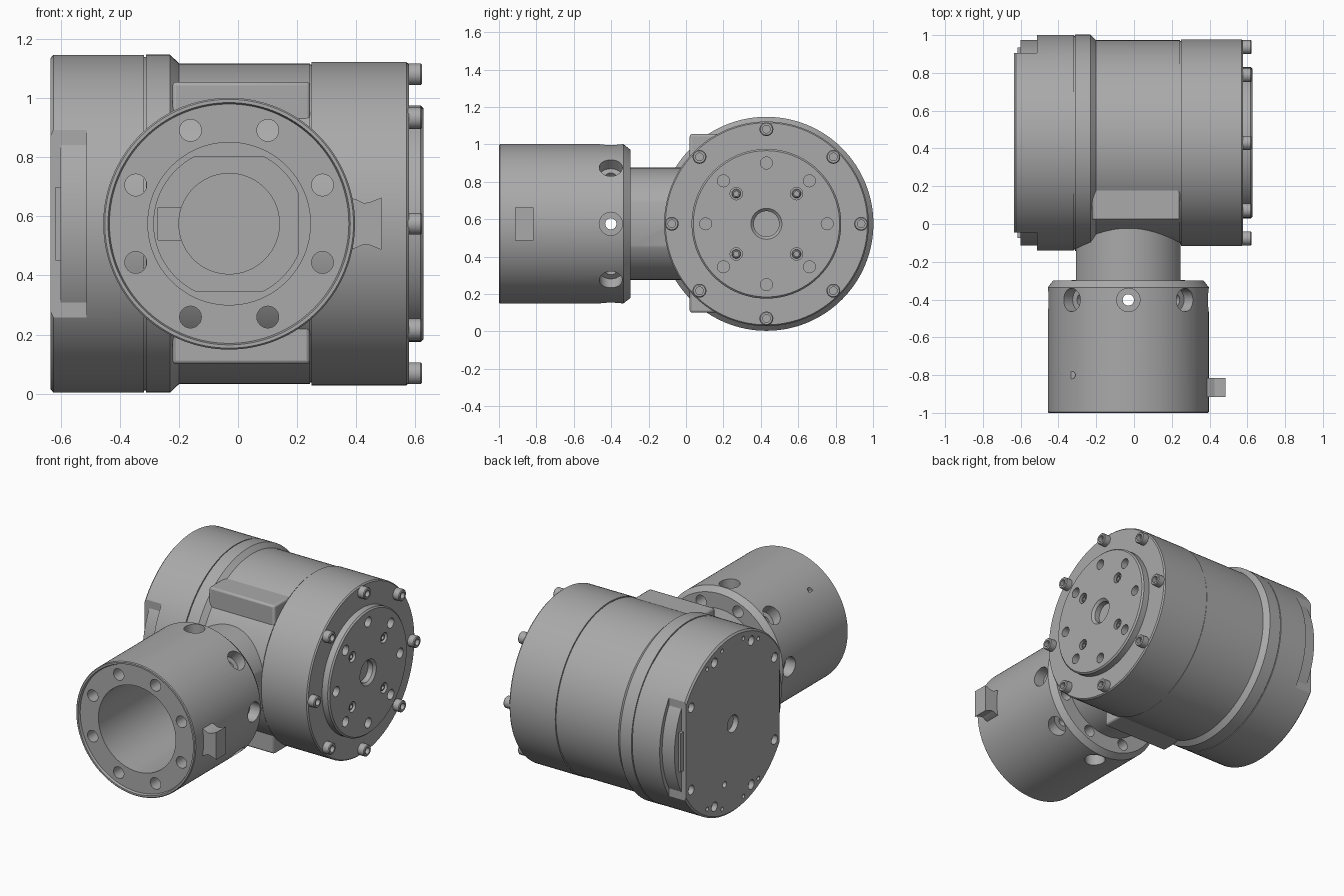
import bpy, bmesh, math
from mathutils import Matrix, Vector

if "Cube" in bpy.data.objects:
    bpy.data.objects.remove(bpy.data.objects["Cube"], do_unlink=True)

grey = bpy.data.materials.new("machined grey")
grey.use_nodes = True
COLOUR = (0.4, 0.4, 0.4, 1)
grey.diffuse_color = COLOUR
grey.node_tree.nodes["Principled BSDF"].inputs["Base Color"].default_value = COLOUR

MID = 0.575                      # height of both axes
BARREL = Vector((0, 0.43, MID))  # barrel axis runs along x
WRIST = Vector((-0.03, 0, MID))  # wrist axis runs towards the front
ALONG_X = Matrix.Translation(BARREL) @ Matrix.Rotation(math.pi / 2, 4, 'Y')
ALONG_Y = Matrix.Translation(WRIST) @ Matrix.Rotation(math.pi / 2, 4, 'X')


def finish(name, bm):
    bmesh.ops.recalc_face_normals(bm, faces=bm.faces)
    mesh = bpy.data.meshes.new(name)
    bm.to_mesh(mesh)
    bm.free()
    mesh.materials.append(grey)
    obj = bpy.data.objects.new(name, mesh)
    bpy.context.collection.objects.link(obj)
    return obj


def lathe(name, profile, matrix, steps=24):
    """Turn (distance along axis, radius) points around the local z axis."""
    bm = bmesh.new()
    verts = [bm.verts.new((r, 0, t)) for t, r in profile]
    edges = [bm.edges.new(pair) for pair in zip(verts, verts[1:])]
    bmesh.ops.spin(bm, geom=verts + edges, cent=(0, 0, 0), axis=(0, 0, 1),
                   angle=2 * math.pi, steps=steps)
    bmesh.ops.remove_doubles(bm, verts=bm.verts, dist=0.0005)
    bm.transform(matrix)
    return finish(name, bm)


def rod(name, start, end, radius, matrix, steps=24):
    return lathe(name, [(start, 0), (start, radius), (end, radius), (end, 0)], matrix, steps)


def box(name, low, high):
    low, high = Vector(low), Vector(high)
    bm = bmesh.new()
    bmesh.ops.create_cube(bm, size=1)
    bm.transform(Matrix.Translation((low + high) / 2) @ Matrix.Diagonal((high - low).to_4d()))
    return finish(name, bm)


def select(objects):
    bpy.ops.object.select_all(action='DESELECT')
    for obj in objects:
        obj.select_set(True)
    bpy.context.view_layer.objects.active = objects[0]


def cut(target, cutters):
    """Subtract a set of separate cutters, then discard them."""
    select(cutters)
    if len(cutters) > 1:
        bpy.ops.object.join()
    cutter = cutters[0]
    cutter.hide_render = True
    mod = target.modifiers.new("cut", 'BOOLEAN')
    mod.operation = 'DIFFERENCE'
    mod.solver = 'EXACT'
    mod.object = cutter
    select([target])
    bpy.ops.object.modifier_apply(modifier=mod.name)
    bpy.data.objects.remove(cutter, do_unlink=True)


def around(matrix, radius, degrees):
    """Frame moved off the axis by a radius at an angle."""
    a = math.radians(degrees)
    return matrix @ Matrix.Translation((radius * math.cos(a), radius * math.sin(a), 0))


EIGHTHS = range(0, 360, 45)

# Barrel body with collar, groove, chamfer and seam
barrel = lathe("barrel", [
    (-0.635, 0), (-0.635, 0.56), (-0.625, 0.571), (-0.318, 0.571), (-0.318, 0.564),
    (-0.312, 0.564), (-0.312, 0.572), (-0.23, 0.572), (-0.2, 0.543), (0.243, 0.543),
    (0.243, 0.538), (0.248, 0.538), (0.248, 0.547), (0.57, 0.547), (0.578, 0.54),
    (0.578, 0)], ALONG_X, 128)
cutters = [box("front_flat", (-0.8, -0.5, 0), (-0.513, -0.045, 1.2)),
           box("rear_flat", (-0.8, 0.905, 0), (-0.513, 1.4, 1.2)),
           rod("axle_hole", -0.7, -0.56, 0.055, ALONG_X),
           rod("index_hole", -0.7, -0.6, 0.02, around(ALONG_X, 0.37, 13))]
for side in (0, 180):
    for angle in (-58, -22, 22, 58):
        cutters.append(rod("cap_hole", -0.7, -0.58, 0.03, around(ALONG_X, 0.5, side + angle)))
    for angle in (-30, -12, 12, 30):
        cutters.append(rod("pin_hole", -0.7, -0.61, 0.013, around(ALONG_X, 0.52, side + angle)))
cut(barrel, cutters)

# Curved inserts showing in the flats of the end cap
rod("cap_insert", -0.6, -0.5, 0.545, ALONG_X, 128)
for name, y0, y1 in (("front_insert_tab", -0.075, 0), ("rear_insert_tab", 0.87, 0.935)):
    box(name, (-0.617, y0, 0.45), (-0.59, y1, 0.7))

# Saddle block between barrel and wrist
saddle = box("saddle", (-0.222, 0.02, 0.1), (0.244, 0.43, 1.055))
bevel = saddle.modifiers.new("soft_edges", 'BEVEL')
bevel.width = 0.012
bevel.segments = 2

# Output flange with bolt pattern
flange = lathe("output_flange", [(0.55, 0), (0.55, 0.4), (0.618, 0.4), (0.627, 0.391), (0.627, 0)],
               ALONG_X, 96)
cutters = [lathe("centre_bore", [(0.56, 0), (0.56, 0.068), (0.612, 0.068), (0.627, 0.083),
                                 (0.7, 0.083), (0.7, 0)], ALONG_X, 32)]
cutters += [rod("flange_hole", 0.57, 0.7, 0.032, around(ALONG_X, 0.325, a)) for a in EIGHTHS]
cutters += [rod("screw_pocket", 0.59, 0.7, 0.033, around(ALONG_X, 0.228, a + 45))
            for a in range(0, 360, 90)]
cut(flange, cutters)


def socket_screw(name, base, top, radius, matrix):
    lathe(name, [(base, 0), (base, radius), (top - 0.005, radius), (top, radius - 0.005),
                 (top, radius * 0.55), (top - 0.025, radius * 0.55), (top - 0.025, 0)], matrix)


for a in EIGHTHS:
    socket_screw("rim_bolt", 0.56, 0.623, 0.037, around(ALONG_X, 0.506, a))
for a in range(45, 360, 90):
    socket_screw("flange_screw", 0.57, 0.618, 0.024, around(ALONG_X, 0.228, a))

# Wrist tube with neck, chamfered back and stepped bore
wrist = lathe("wrist_tube", [
    (-0.15, 0), (-0.15, 0.3), (0.298, 0.3), (0.298, 0.397), (0.335, 0.426), (0.995, 0.426),
    (1, 0.421), (1, 0.41), (0.985, 0.405), (0.985, 0.275), (0.36, 0.275), (0.36, 0.255),
    (0.32, 0.255), (0.32, 0.17), (0.2, 0.17), (0.2, 0)], ALONG_Y, 128)
cutters = [box("neck_side", (-0.5, -0.297, 0), (-0.307, 0.4, 1.2)),
           box("neck_side", (0.247, -0.297, 0), (0.5, 0.4, 1.2)),
           box("key_slot", (-0.27, -0.34, 0.52), (-0.19, -0.25, 0.63)),
           rod("dowel_hole", 0.3, 0.5, 0.02,
               Matrix.Translation((-0.33, -0.8, MID)), 16)]
for a in EIGHTHS:
    cutters.append(rod("long_hole", 0.2, 1.1, 0.037, around(ALONG_Y, 0.342, a + 22.5)))
    # Stepped radial screw holes near the back of the tube
    radial = (Matrix.Translation((WRIST.x, -0.402, MID))
              @ Matrix.Rotation(math.radians(a), 4, 'Y'))
    cutters.append(lathe("radial_hole", [(0.22, 0), (0.22, 0.03), (0.355, 0.03), (0.355, 0.062),
                                         (0.5, 0.062), (0.5, 0)], radial))
cut(wrist, cutters)

# Flats around the opening at the bottom of the bore
for low, high in (((-0.17, 0.803), (0.11, 0.835)), ((-0.17, 0.315), (0.11, 0.347)),
                  ((0.205, 0.45), (0.235, 0.7))):
    box("bore_flat", (low[0], -0.359, low[1]), (high[0], -0.31, high[1]))

# Waisted locating tab on the side of the tube
bm = bmesh.new()
half = [(0.37, 0.09), (0.4, 0.082), (0.425, 0.07), (0.445, 0.072), (0.485, 0.088)]
outline = half + [(x, -h) for x, h in reversed(half)]
face = bm.faces.new([bm.verts.new((x, -0.915, MID + h)) for x, h in outline])
new = bmesh.ops.extrude_face_region(bm, geom=[face])["geom"]
bmesh.ops.translate(bm, vec=(0, 0.1, 0), verts=[v for v in new if isinstance(v, bmesh.types.BMVert)])
finish("locating_tab", bm)

# Smooth turned surfaces, sharp machined edges
select([o for o in bpy.context.collection.objects if o.type == 'MESH'])
bpy.ops.object.shade_smooth_by_angle(angle=math.radians(30))
